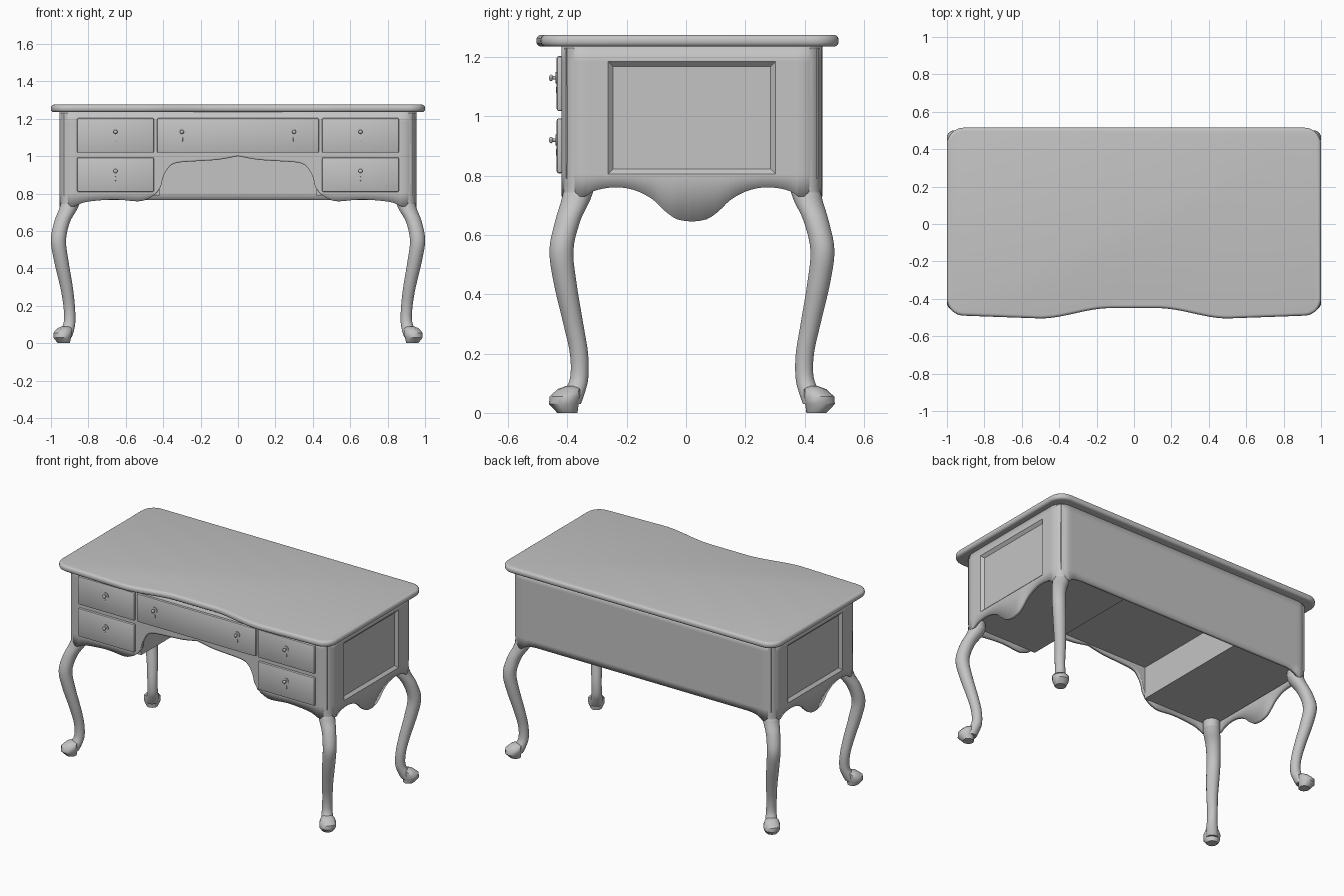
import bpy, bmesh, math
from mathutils import Vector, Matrix

cube = bpy.data.objects.get("Cube")
if cube:
    bpy.data.objects.remove(cube)

GREY = (0.55, 0.55, 0.55, 1)
grey = bpy.data.materials.new("grey paint")
grey.use_nodes = True
grey.diffuse_color = GREY
grey.node_tree.nodes["Principled BSDF"].inputs["Base Color"].default_value = GREY

MID_Y = 0.02            # centre of the body, front to back
HALF_X, HALF_Y, CORNER = 0.955, 0.44, 0.08
FRONT = MID_Y - HALF_Y


def finish(bm, name, angle=30):
    bmesh.ops.recalc_face_normals(bm, faces=bm.faces)
    mesh = bpy.data.meshes.new(name)
    bm.to_mesh(mesh)
    bm.free()
    mesh.materials.append(grey)
    obj = bpy.data.objects.new(name, mesh)
    bpy.context.collection.objects.link(obj)
    bpy.ops.object.select_all(action='DESELECT')
    obj.select_set(True)
    bpy.context.view_layer.objects.active = obj
    bpy.ops.object.shade_smooth_by_angle(angle=math.radians(angle))
    return obj


def box(name, x, y, z, bevel=0):
    bm = bmesh.new()
    size = [r[1] - r[0] for r in (x, y, z)]
    centre = [sum(r) / 2 for r in (x, y, z)]
    bmesh.ops.create_cube(bm, size=1, matrix=Matrix.Translation(centre) @ Matrix.Diagonal((*size, 1)))
    if bevel:
        bmesh.ops.bevel(bm, geom=bm.edges[:], offset=bevel, segments=2, profile=0.5, affect='EDGES')
    return finish(bm, name)


def arc(cx, cy, radius, start, steps=8):
    angles = [math.radians(start + 90 * i / steps) for i in range(steps + 1)]
    return [(cx + radius * math.cos(a), cy + radius * math.sin(a)) for a in angles]


def loft(name, rings, sides, angle):
    # rings hold centre x, y, z and radius
    bm = bmesh.new()
    loops = []
    for x, y, z, r in rings:
        turns = [2 * math.pi * (i + 0.5) / sides for i in range(sides)]
        loops.append([bm.verts.new((x + r * math.cos(t), y + r * math.sin(t), z)) for t in turns])
    for a, b in zip(loops, loops[1:]):
        for i in range(sides):
            j = (i + 1) % sides
            bm.faces.new((a[i], a[j], b[j], b[i]))
    bm.faces.new(loops[0])
    bm.faces.new(loops[-1])
    return finish(bm, name, angle)


def spline(points, steps=5):
    pts = [Vector(p) for p in points]
    out = []
    for i in range(len(pts) - 1):
        p0, p1, p2, p3 = pts[max(i - 1, 0)], pts[i], pts[i + 1], pts[min(i + 2, len(pts) - 1)]
        for k in range(steps):
            t = k / steps
            out.append(p1 + (p2 - p0) * (t / 2) + (2 * p0 - 5 * p1 + 4 * p2 - p3) * (t * t / 2)
                       + (3 * p1 - p0 - 3 * p2 + p3) * (t ** 3 / 2))
    return out + [pts[-1]]


# Table top: rounded corners, serpentine front, rounded rim
def front_y(x):
    d = abs(x)
    t = min(max((d - 0.13) / 0.37, 0), 1)
    return -0.45 - 0.055 * t * t * (3 - 2 * t) + max(d - 0.5, 0) * 0.036


outline = arc(-0.91, -0.4, 0.09, 180) + [(x / 40, front_y(x / 40)) for x in range(-34, 35)]
outline += arc(0.91, -0.4, 0.09, 270) + arc(0.91, 0.425, 0.09, 0) + arc(-0.91, 0.425, 0.09, 90)
bm = bmesh.new()
base = bm.faces.new([bm.verts.new((x, y, 1.235)) for x, y in outline])
raised = bmesh.ops.extrude_face_region(bm, geom=[base])["geom"]
bmesh.ops.translate(bm, verts=[v for v in raised if isinstance(v, bmesh.types.BMVert)], vec=(0, 0, 0.04))
rim = [e for e in bm.edges if abs(e.verts[0].co.z - e.verts[1].co.z) < 0.001]
bmesh.ops.bevel(bm, geom=rim, offset=0.017, segments=4, profile=0.5, affect='EDGES')
finish(bm, "table_top", 35)

# Shaped lower edges: distance from the middle, height
front_edge = spline([(0, 1), (0.11, 0.98), (0.25, 0.971), (0.33, 0.963), (0.37, 0.94), (0.4, 0.888),
                     (0.412, 0.84), (0.444, 0.795), (0.49, 0.768), (0.54, 0.758), (0.66, 0.768),
                     (0.8, 0.757), (0.85, 0.742), (0.875, 0.73)], 3)
side_edge = spline([(0, 0.645), (0.05, 0.653), (0.09, 0.68), (0.13, 0.718), (0.18, 0.746),
                    (0.23, 0.759), (0.2825, 0.759), (0.33, 0.748), (0.36, 0.73)], 3)
back_edge = [(0, 0.765), (0.78, 0.765), (0.82, 0.76), (0.85, 0.75), (0.875, 0.73)]


def both_ways(edge):
    return [(-d, z) for d, z in reversed(edge[1:])] + [(d, z) for d, z in edge]


def corner(sx, sy, start):
    points = arc(sx * (HALF_X - CORNER), MID_Y + sy * (HALF_Y - CORNER), CORNER, start)
    return [(x, y, 0.73) for x, y in points[1:-1]]


path = [(d, FRONT, z) for d, z in both_ways(front_edge)] + corner(1, -1, 270)
path += [(HALF_X, MID_Y + d, z) for d, z in both_ways(side_edge)] + corner(1, 1, 0)
path += [(-d, MID_Y + HALF_Y, z) for d, z in both_ways(back_edge)] + corner(-1, 1, 90)
path += [(-HALF_X, MID_Y - d, z) for d, z in both_ways(side_edge)] + corner(-1, -1, 180)

# Body walls with sunken side panels
bm = bmesh.new()
columns = []
for x, y, low in path:
    heights = (low, max(0.805, low + 0.01), 1.185, 1.237)
    columns.append([bm.verts.new((x, y, z)) for z in heights])
panels = {1: [], -1: []}
for i, a in enumerate(columns):
    b = columns[(i + 1) % len(columns)]
    for k in range(3):
        face = bm.faces.new((a[k], b[k], b[k + 1], a[k + 1]))
        c = face.calc_center_median()
        if k == 1 and abs(c.x) > HALF_X - 0.001 and abs(c.y - MID_Y) < 0.2825:
            panels[1 if c.x > 0 else -1].append(face)
bm.normal_update()
for faces in panels.values():
    bmesh.ops.inset_region(bm, faces=faces, thickness=0.017, depth=-0.017, use_even_offset=True)
body = finish(bm, "body_walls", 25)
solid = body.modifiers.new("thickness", 'SOLIDIFY')
solid.thickness = 0.02
solid.offset = -1

# Drawer cases inside the body
inner_y = (FRONT + 0.015, MID_Y + HALF_Y - 0.015)
box("centre_case", (-0.43, 0.43), inner_y, (1.0, 1.23))
for side, s in (("left", 1), ("right", -1)):
    box(side + "_case", sorted((s * 0.42, s * 0.93)), inner_y, (0.79, 1.23))


# Drawer fronts with knobs and keyhole plates
def knob(name, x, z):
    bm = bmesh.new()
    for y, r, depth in ((-0.437, 0.019, 0.006), (-0.445, 0.006, 0.022)):
        turn = Matrix.Translation((x, y, z)) @ Matrix.Rotation(math.pi / 2, 4, 'X')
        bmesh.ops.create_cone(bm, cap_ends=True, segments=16, radius1=r, radius2=r, depth=depth, matrix=turn)
    flat = Matrix.Translation((x, -0.455, z)) @ Matrix.Diagonal((1, 0.65, 1, 1))
    bmesh.ops.create_uvsphere(bm, u_segments=12, v_segments=8, radius=0.011, matrix=flat)
    finish(bm, name + "_knob", 40)
    box(name + "_keyhole_plate", (x - 0.005, x + 0.005), (-0.439, -0.43), (z - 0.052, z - 0.03), 0.002)


def drawer(name, x, z, knobs):
    box(name, x, (-0.436, FRONT + 0.005), z, 0.007)
    for i, k in enumerate(knobs):
        knob(f"{name}_{i + 1}", k, z[1] - 0.073)


UPPER, LOWER = (1.018, 1.203), (0.808, 0.993)
drawer("centre_drawer", (-0.432, 0.432), UPPER, (-0.3, 0.3))
for side, s in (("left", 1), ("right", -1)):
    span = sorted((s * 0.45, s * 0.86))
    drawer(side + "_upper_drawer", span, UPPER, (s * 0.655,))
    drawer(side + "_lower_drawer", span, LOWER, (s * 0.655,))

# Curved legs and feet: outward x, outward y, height, radius
leg = spline([(0.898, 0.383, 1.23, 0.05), (0.898, 0.383, 0.8, 0.05), (0.903, 0.388, 0.73, 0.05),
              (0.94, 0.418, 0.65, 0.043), (0.96, 0.44, 0.55, 0.041), (0.945, 0.428, 0.44, 0.039),
              (0.917, 0.4, 0.3, 0.034), (0.903, 0.381, 0.2, 0.031), (0.9, 0.38, 0.12, 0.031),
              (0.912, 0.396, 0.07, 0.036), (0.925, 0.41, 0.03, 0.036)])
foot = [(0.932, 0.42, 0, 0.034), (0.94, 0.432, 0.03, 0.05), (0.938, 0.428, 0.055, 0.052),
        (0.927, 0.413, 0.08, 0.04), (0.92, 0.406, 0.09, 0.02)]
for side, sx in (("left", 1), ("right", -1)):
    for end, sy in (("front", -1), ("back", 1)):
        for part, rings, sides, angle in (("leg", leg, 20, 50), ("foot", foot, 10, 40)):
            placed = [(sx * x, MID_Y + sy * y, z, r) for x, y, z, r in rings]
            loft(f"{end}_{side}_{part}", placed, sides, angle)
